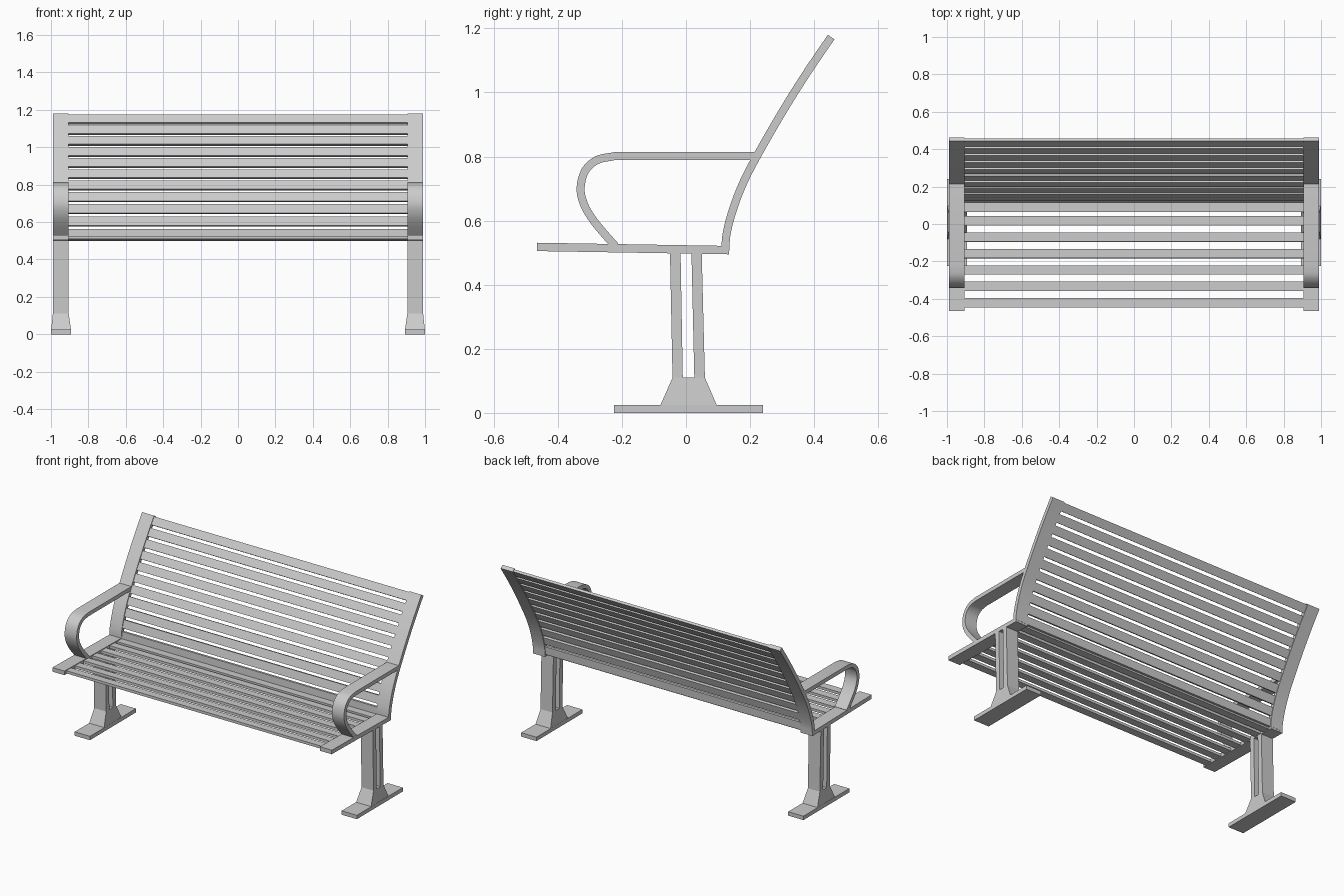
import bpy, bmesh, math
from mathutils import Vector

if "Cube" in bpy.data.objects:
    bpy.data.objects.remove(bpy.data.objects["Cube"])

X0, X1 = 0.905, 0.99   # inner and outer face of the side frames


def finish(bm, name, mirror=False, smooth=False):
    bmesh.ops.recalc_face_normals(bm, faces=bm.faces)
    me = bpy.data.meshes.new(name)
    bm.to_mesh(me)
    bm.free()
    ob = bpy.data.objects.new(name, me)
    bpy.context.collection.objects.link(ob)
    if mirror:
        ob.modifiers.new("Mirror", 'MIRROR').use_axis[0] = True
    if smooth:
        bpy.ops.object.select_all(action='DESELECT')
        ob.select_set(True)
        bpy.context.view_layer.objects.active = ob
        bpy.ops.object.shade_smooth_by_angle(angle=math.radians(30))
    return ob


def extrude_profile(name, pts, x0=X0, x1=X1, **kw):
    """Extrude a closed (y, z) outline along x."""
    bm = bmesh.new()
    a = [bm.verts.new((x0, y, z)) for y, z in pts]
    b = [bm.verts.new((x1, y, z)) for y, z in pts]
    bm.faces.new(a)
    bm.faces.new(b[::-1])
    n = len(pts)
    for i in range(n):
        j = (i + 1) % n
        bm.faces.new((a[i], a[j], b[j], b[i]))
    return finish(bm, name, **kw)


def spline(pts, steps=5):
    """Catmull-Rom curve through the given points."""
    p = [Vector(q) for q in pts]
    p = [2 * p[0] - p[1]] + p + [2 * p[-1] - p[-2]]
    out = []
    for i in range(1, len(p) - 2):
        a, b, c, d = p[i - 1:i + 3]
        for k in range(steps):
            t = k / steps
            out.append(0.5 * (2 * b + (c - a) * t + (2 * a - 5 * b + 4 * c - d) * t * t
                              + (3 * b - a - 3 * c + d) * t ** 3))
    return out + [p[-2]]


def ribbon(path, thick):
    """Outline of a bent flat bar following a path."""
    left, right = [], []
    for i, p in enumerate(path):
        t = (path[min(i + 1, len(path) - 1)] - path[max(i - 1, 0)]).normalized()
        n = Vector((-t.y, t.x)) * thick / 2
        left.append(p + n)
        right.append(p - n)
    return left + right[::-1]


def at_length(path, s):
    """Point and direction at arc length s."""
    for a, b in zip(path, path[1:]):
        d = (b - a).length
        if s <= d:
            break
        s -= d
    t = (b - a).normalized()
    return a + t * s, t


def slat(name, c, t, width, thick):
    n = Vector((-t.y, t.x)) * thick / 2
    w = t * width / 2
    extrude_profile(name, [c - w - n, c + w - n, c + w + n, c - w + n], -X0, X0)


# Side frames: seat rail, curved back rail, looped armrest
extrude_profile("seat_rail", [(-0.465, 0.505), (0.134, 0.495), (0.134, 0.521), (-0.465, 0.531)],
                mirror=True)
back = spline([(0.1225, 0.508), (0.127, 0.56), (0.145, 0.63), (0.175, 0.71),
               (0.215, 0.79), (0.298, 0.935), (0.375, 1.058), (0.453, 1.173)])
extrude_profile("back_rail", ribbon(back, 0.025), mirror=True, smooth=True)
arm = [Vector((0.215, 0.801))] + spline(
    [(-0.225, 0.801), (-0.278, 0.789), (-0.315, 0.755), (-0.329, 0.70),
     (-0.318, 0.65), (-0.292, 0.605), (-0.26, 0.565), (-0.221, 0.521)])
extrude_profile("armrest", ribbon(arm, 0.025), mirror=True, smooth=True)

# Seat slats
tilt = Vector((1, -0.0167)).normalized()
for i, y in enumerate((-0.421, -0.333, -0.246, -0.158, -0.07, 0.018, 0.09)):
    slat(f"seat_slat_{i + 1}", Vector((y, 0.518 - 0.0167 * (y + 0.465))), tilt, 0.05, 0.017)

# Back slats, spaced evenly along the curve
length = sum((b - a).length for a, b in zip(back, back[1:]))
for i in range(11):
    c, t = at_length(back, length - 0.03 - i * 0.0693)
    slat(f"back_slat_{i + 1}", c, t, 0.051, 0.016)

# Twin leg plates
extrude_profile("front_leg_plate", [(-0.05, 0.502), (-0.017, 0.502), (-0.01, 0.11), (-0.042, 0.11)],
                mirror=True)
extrude_profile("rear_leg_plate", [(0.017, 0.502), (0.049, 0.502), (0.059, 0.11), (0.026, 0.11)],
                mirror=True)

# Flared leg base: wider in both directions towards the foot
bm = bmesh.new()
lo = [bm.verts.new(v) for v in ((0.893, -0.08, 0.024), (0.999, -0.08, 0.024),
                                (0.999, 0.096, 0.024), (0.893, 0.096, 0.024))]
hi = [bm.verts.new(v) for v in ((X0, -0.042, 0.11), (X1, -0.042, 0.11),
                                (X1, 0.059, 0.11), (X0, 0.059, 0.11))]
bm.faces.new(lo)
bm.faces.new(hi)
for i in range(4):
    j = (i + 1) % 4
    bm.faces.new((lo[i], lo[j], hi[j], hi[i]))
finish(bm, "leg_base", mirror=True)

# Foot plates
extrude_profile("foot_plate", [(-0.225, 0), (0.24, 0), (0.24, 0.025), (-0.225, 0.025)],
                0.892, 1.0, mirror=True)
